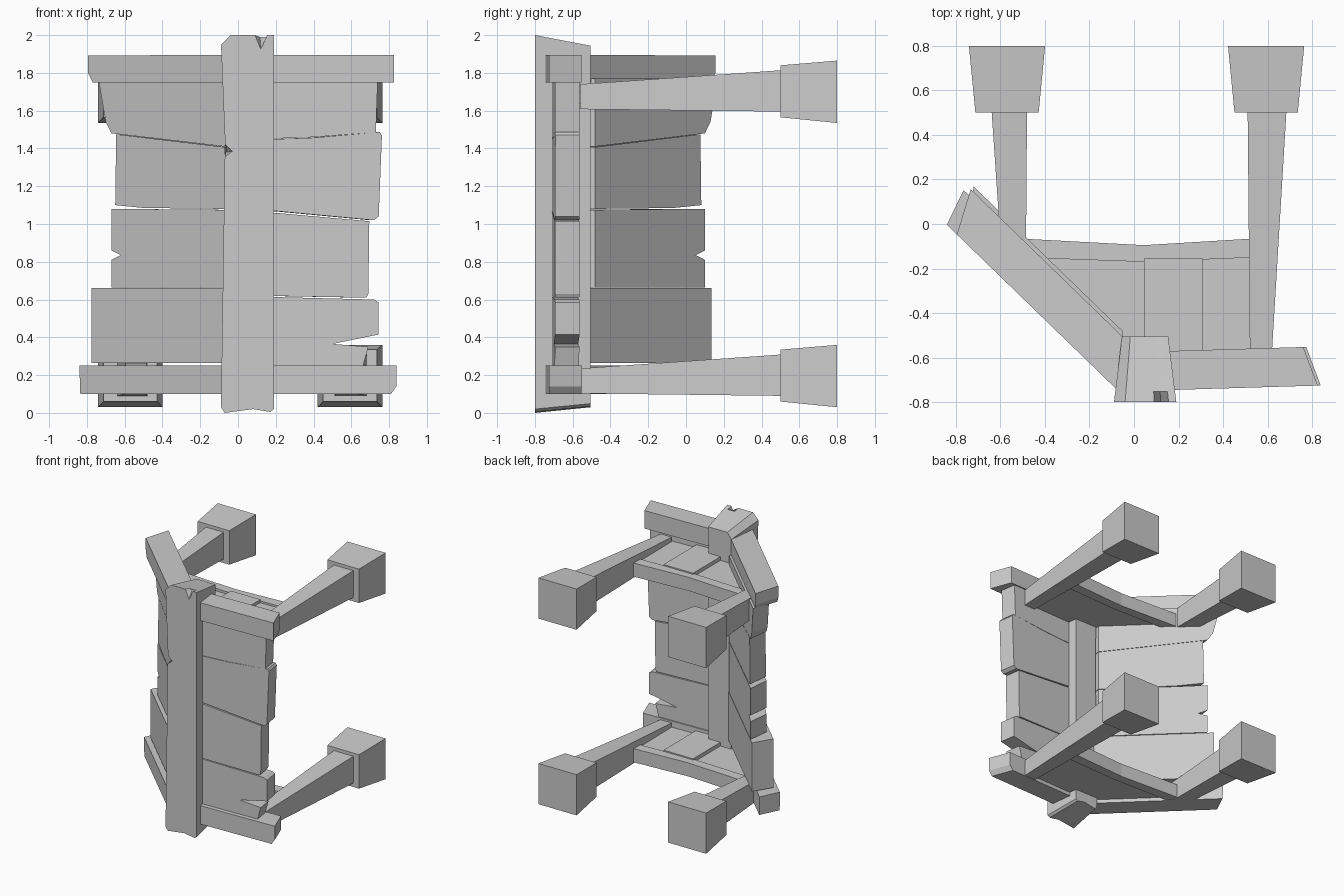
import bpy, bmesh

if "Cube" in bpy.data.objects:
    bpy.data.objects.remove(bpy.data.objects["Cube"])


def loft(name, *loops):
    """Solid skinned through matching 3D outlines."""
    bm = bmesh.new()
    rings = [[bm.verts.new(p) for p in loop] for loop in loops]
    n = len(rings[0])
    caps = [bm.faces.new(rings[0]), bm.faces.new(rings[-1][::-1])]
    for a, b in zip(rings, rings[1:]):
        for i in range(n):
            j = (i + 1) % n
            bm.faces.new((a[j], a[i], b[i], b[j]))
    bm.normal_update()
    bmesh.ops.triangulate(bm, faces=[f for f in caps if len(f.verts) > 4])
    bmesh.ops.recalc_face_normals(bm, faces=bm.faces[:])
    me = bpy.data.meshes.new(name)
    bm.to_mesh(me)
    bm.free()
    ob = bpy.data.objects.new(name, me)
    bpy.context.collection.objects.link(ob)
    return ob


def rect_y(x0, x1, z0, z1, y):
    return [(x0, y, z0), (x1, y, z0), (x1, y, z1), (x0, y, z1)]


def wing_board(name, pts, slope, front, back, dx):
    """Board drawn as an x/z outline, laid along a slanted wall line."""
    loft(name, [(x, front + slope * x, z) for x, z in pts],
         [(x + dx, back + slope * (x + dx), z) for x, z in pts])


# Corner post: narrower at the back, slanted top, chips fading out behind the front
chipped = [(-.09, .03), (-.07, 0), (.08, .02), (.17, .005), (.19, .02), (.19, 2.0),
           (.155, 2.0), (.12, 1.925), (.09, 2.0), (-.04, 2.0), (-.09, 1.95),
           (-.068, 1.42), (-.03, 1.385), (-.07, 1.355)]
whole = list(chipped)
whole[7] = (.12, 1.999)
whole[12] = (-.07, 1.385)


def post_ring(pts, t):
    k, lift = 1 - .26 * t, 1 - .037 * t
    return [(.05 + (x - .05) * k, -.8 + .295 * t, .03 * t + z * lift - .012 * t * (z > 1))
            for x, z in pts]


loft("corner_post", post_ring(chipped, 0), post_ring(whole, .16), post_ring(whole, 1))

# Right wing: rails and planks
right = dict(slope=.03, front=-.75, back=-.575, dx=-.065)
wing_board("right_top_rail", [(.16, 1.75), (.825, 1.75), (.825, 1.895), (.16, 1.895)], **right)
wing_board("right_bottom_rail", [(.16, .10), (.81, .10), (.838, .14), (.838, .25), (.16, .25)], **right)
right.update(front=-.715, back=-.585, dx=-.02)
right_planks = [
    [(.13, 1.45), (.4, 1.46), (.73, 1.485), (.74, 1.77), (.13, 1.77)],
    [(.13, 1.075), (.72, 1.02), (.745, 1.04), (.762, 1.47), (.75, 1.487), (.4, 1.457), (.13, 1.447)],
    [(.13, .62), (.68, .61), (.69, .63), (.695, 1.015), (.13, 1.065)],
    [(.13, .24), (.66, .24), (.69, .35), (.5, .365), (.745, .415), (.745, .585), (.72, .6), (.13, .615)],
]
for i, p in enumerate(right_planks):
    wing_board(f"right_plank_{i + 1}", p, **right)

# Left diagonal wing: rails and planks
left = dict(slope=-.97, front=-.818, back=-.555, dx=.062)
wing_board("left_top_rail", [(-.08, 1.75), (-.77, 1.75), (-.795, 1.80), (-.795, 1.892), (-.08, 1.895)], **left)
left.update(back=-.59, dx=.075)
wing_board("left_bottom_rail", [(-.08, .10), (-.835, .10), (-.84, .25), (-.08, .25)], **left)
left.update(front=-.725, back=-.53, dx=.02)
left_planks = [
    [(-.07, 1.41), (-.67, 1.48), (-.70, 1.54), (-.74, 1.77), (-.07, 1.77)],
    [(-.07, 1.08), (-.5, 1.085), (-.65, 1.1), (-.645, 1.475), (-.07, 1.407)],
    [(-.07, .665), (-.67, .665), (-.67, .81), (-.62, .835), (-.67, .86), (-.67, 1.08), (-.07, 1.075)],
]
for i, p in enumerate(left_planks):
    wing_board(f"left_plank_{i + 1}", p, **left)
left.update(front=-.765, dx=.09)
wing_board("left_plank_4", [(-.08, .265), (-.775, .265), (-.775, .66), (-.08, .66)], **left)

# Two identical levels: floor, bent cross beam, support beams, end blocks
for level, z in (("lower", 0.0), ("upper", 1.505)):
    loft(f"{level}_right_beam", rect_y(.52, .62, z + .103, z + .235, -.56),
         rect_y(.51, .685, z + .09, z + .31, .52))
    loft(f"{level}_left_beam", rect_y(-.595, -.485, z + .10, z + .26, -.14),
         rect_y(-.64, -.48, z + .09, z + .31, .52))
    for side, x in (("left", -.57), ("right", .593)):
        loft(f"{level}_{side}_end_block",
             rect_y(x - .142, x + .142, z + .06, z + .335, .5),
             rect_y(x - .171, x + .171, z + .03, z + .36, .8))
    beam = [(-.52, -.065), (.045, -.095), (.54, -.065), (.54, -.15), (.045, -.17), (-.52, -.15)]
    loft(f"{level}_cross_beam", [(x, y, z + .105) for x, y in beam],
         [(x, y, z + .215) for x, y in beam])
    floor = [
        ([(-.46, -.14), (.045, -.14), (.045, -.6), (-.02, -.6)], .195),
        ([(.045, -.155), (.31, -.155), (.31, -.6), (.045, -.6)], .225),
        ([(.31, -.14), (.54, -.14), (.54, -.6), (.31, -.6)], .2),
    ]
    for i, (pts, top) in enumerate(floor):
        loft(f"{level}_floor_board_{i + 1}", [(x, y, z + .13) for x, y in pts],
             [(x, y, z + top) for x, y in pts])
